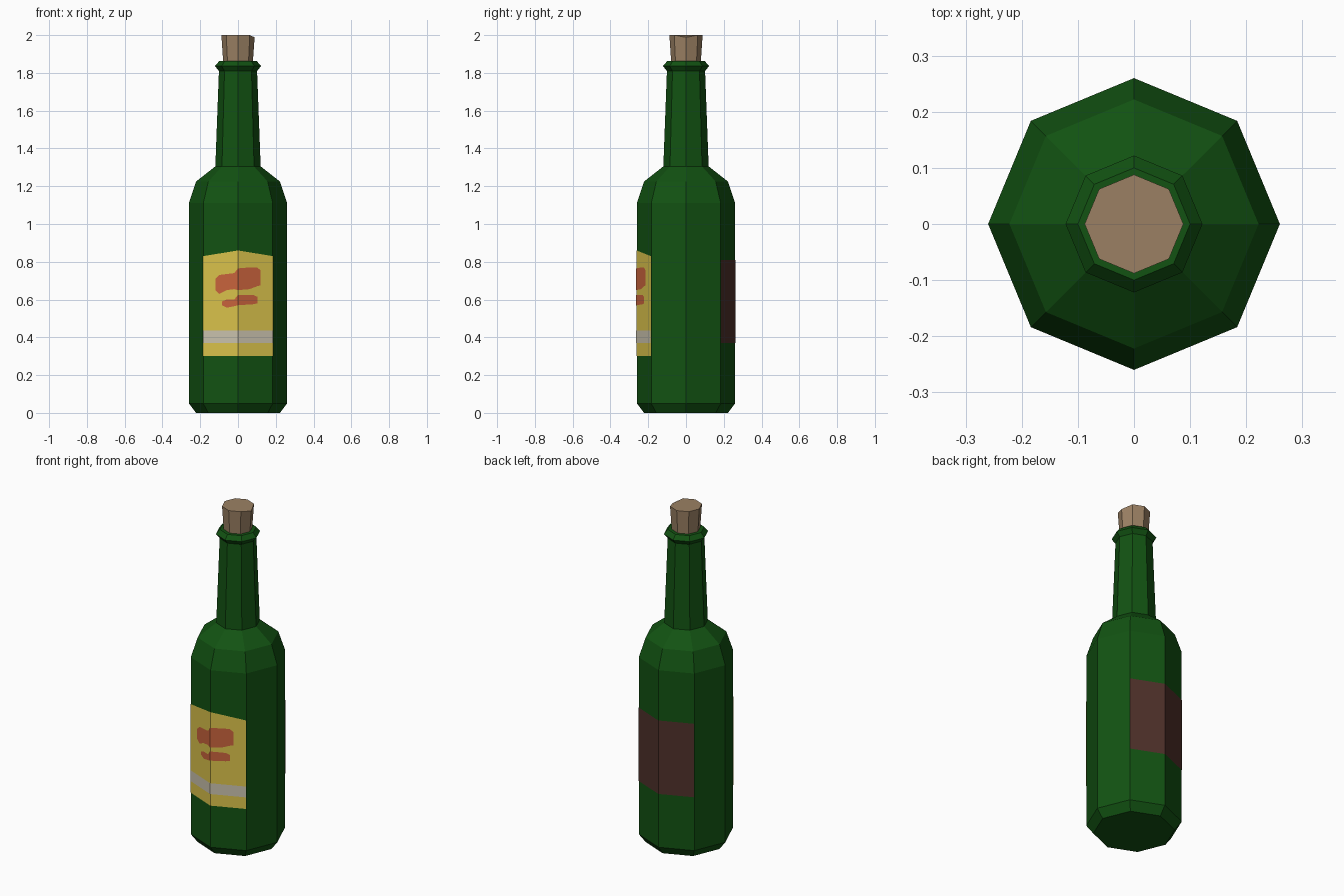
import bpy, bmesh, math

if "Cube" in bpy.data.objects:
    bpy.data.objects.remove(bpy.data.objects["Cube"])

SIDES = 8
R = 0.26                                           # body radius at the corners
SLOPE = math.tan(math.radians(22.5))               # slope of the front/back facets


def material(name, rgb):
    m = bpy.data.materials.new(name)
    m.diffuse_color = (*rgb, 1)
    m.use_nodes = True
    m.node_tree.nodes["Principled BSDF"].inputs["Base Color"].default_value = m.diffuse_color
    return m


green = material("bottle green", (0.006, 0.085, 0.006))
tan = material("cork tan", (0.33, 0.22, 0.127))
yellow = material("label yellow", (0.70, 0.54, 0.07))
cream = material("band grey", (0.59, 0.54, 0.42))
red = material("mark red", (0.58, 0.125, 0.046))
brown = material("back label brown", (0.078, 0.030, 0.023))


def finish(name, bm, mat):
    me = bpy.data.meshes.new(name)
    bm.to_mesh(me)
    bm.free()
    me.materials.append(mat)
    ob = bpy.data.objects.new(name, me)
    bpy.context.collection.objects.link(ob)
    return ob


def lathe(name, profile, mat):
    """Octagonal solid of revolution from (radius, z) pairs, capped."""
    bm = bmesh.new()
    rings = []
    for r, z in profile:
        rings.append([bm.verts.new((r * math.cos(i * math.tau / SIDES),
                                    r * math.sin(i * math.tau / SIDES), z))
                      for i in range(SIDES)])
    for a, b in zip(rings, rings[1:]):
        for i in range(SIDES):
            j = (i + 1) % SIDES
            bm.faces.new((a[i], a[j], b[j], b[i]))
    bm.faces.new(rings[0][::-1])
    bm.faces.new(rings[-1])
    return finish(name, bm, mat)


def wrap(name, columns, mat, lift, side=-1):
    """Thin sheet of (x, z low, z high) columns folded over the two front or back facets."""
    bm = bmesh.new()
    cols = []
    for x, lo, hi in columns:
        y = side * (R + lift - abs(x) * SLOPE)
        cols.append((bm.verts.new((x, y, lo)), bm.verts.new((x, y, hi))))
    for a, b in zip(cols, cols[1:]):
        quad = (a[0], b[0], b[1], a[1])
        bm.faces.new(quad if side < 0 else quad[::-1])
    return finish(name, bm, mat)


# Glass body, shoulder, neck and lip
lathe("bottle", [(0.222, 0), (R, 0.05), (R, 1.11), (0.222, 1.225), (0.12, 1.305),
                 (0.101, 1.81), (0.122, 1.836), (0.10, 1.862)], green)

# Cork, with one slightly dipped corner
cork = lathe("cork", [(0.078, 1.85), (0.088, 2.0)], tan)
cork.data.vertices[SIDES].co.z = 1.988

# Front label, its band and two abstract painted marks
W = 0.184
wrap("front_label", [(-W, 0.30, 0.83), (0, 0.30, 0.86), (W, 0.30, 0.83)], yellow, 0.002)
wrap("label_band", [(-W, 0.37, 0.435), (0, 0.37, 0.435), (W, 0.37, 0.435)], cream, 0.004)
wrap("upper_mark", [(-0.12, 0.65, 0.71), (-0.10, 0.63, 0.73), (-0.06, 0.65, 0.735),
                    (-0.02, 0.655, 0.74), (0, 0.65, 0.765), (0.06, 0.655, 0.77),
                    (0.10, 0.67, 0.77), (0.12, 0.675, 0.755)], red, 0.004)
wrap("lower_mark", [(-0.085, 0.57, 0.59), (-0.06, 0.557, 0.60), (-0.02, 0.565, 0.60),
                    (0, 0.57, 0.625), (0.08, 0.575, 0.625), (0.102, 0.58, 0.615)], red, 0.004)

# Back label
wrap("back_label", [(-W, 0.37, 0.81), (0, 0.37, 0.81), (W, 0.37, 0.81)], brown, 0.002, side=1)
